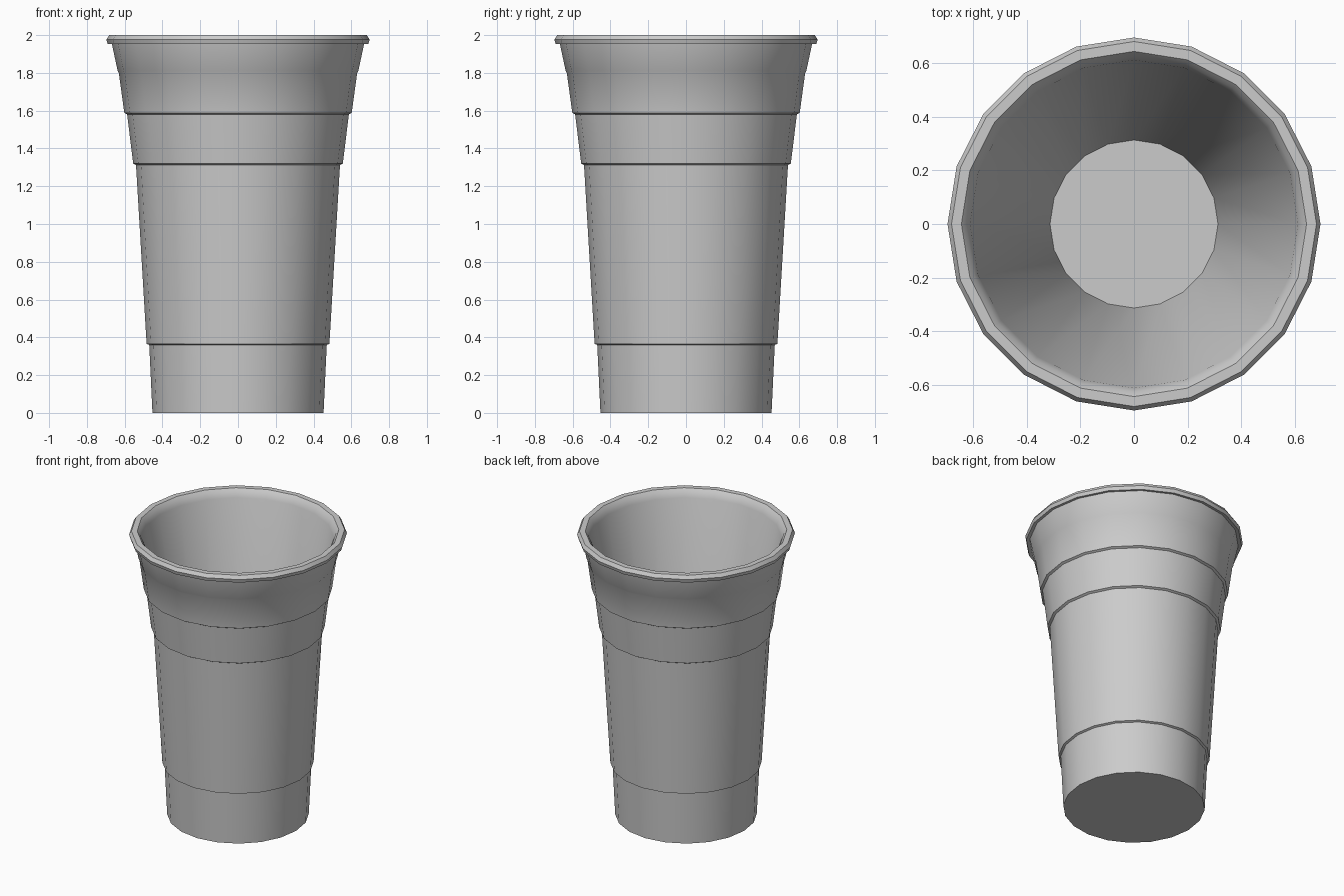
import bpy, bmesh
from math import cos, sin, tau, radians

if "Cube" in bpy.data.objects:
    bpy.data.objects.remove(bpy.data.objects["Cube"])

SIDES = 20

# Cup cross-section (radius, height): outside from the base up, over the lip, down the inside
profile = [
    (0.453, 0.0), (0.470, 0.36), (0.484, 0.366),      # base band
    (0.540, 1.312), (0.555, 1.32),                    # main body
    (0.587, 1.58), (0.602, 1.588),                    # grip band
    (0.631, 1.80), (0.637, 1.81), (0.668, 1.955),     # upper flare
    (0.690, 1.952), (0.697, 1.976), (0.682, 2.0),     # rolled lip
    (0.645, 2.0), (0.628, 1.98), (0.613, 1.945),      # inner lip edge
    (0.314, 0.10),                                    # inner wall to the floor
]

bm = bmesh.new()
rings = [[bm.verts.new((r * cos(tau * i / SIDES), r * sin(tau * i / SIDES), z))
          for i in range(SIDES)] for r, z in profile]
for a, b in zip(rings, rings[1:]):
    for i in range(SIDES):
        j = (i + 1) % SIDES
        bm.faces.new((a[i], a[j], b[j], b[i]))

# Underside and inner floor
bm.faces.new(rings[0][::-1])
bm.faces.new(rings[-1])

mesh = bpy.data.meshes.new("cup")
bm.to_mesh(mesh)
bm.free()
cup = bpy.data.objects.new("cup", mesh)
bpy.context.collection.objects.link(cup)
bpy.context.view_layer.objects.active = cup
cup.select_set(True)
bpy.ops.object.shade_smooth_by_angle(angle=radians(30))
